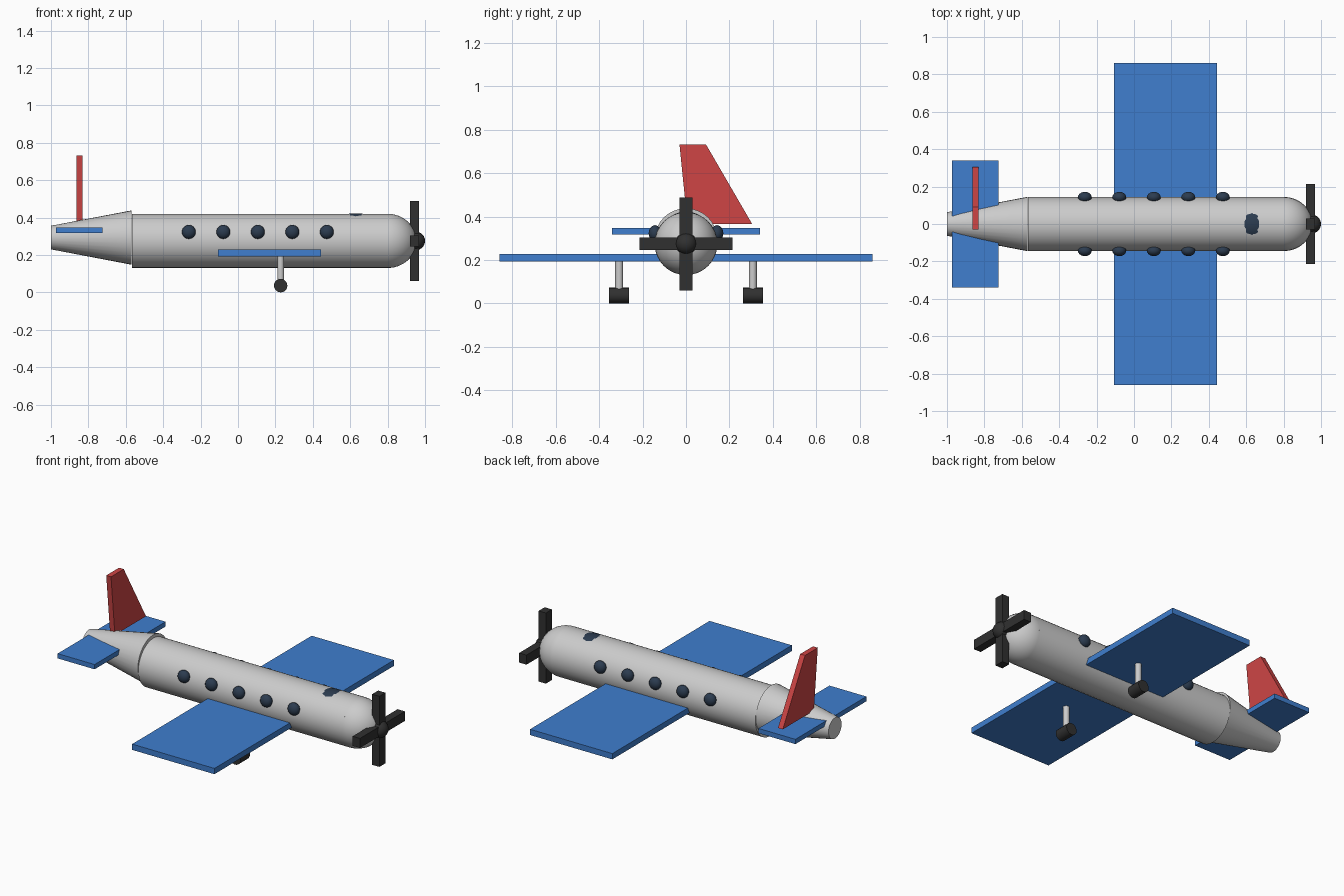
import bpy, bmesh
from math import pi, radians
from mathutils import Matrix

if "Cube" in bpy.data.objects:
    bpy.data.objects.remove(bpy.data.objects["Cube"])


def material(name, rgb):
    m = bpy.data.materials.new(name)
    m.diffuse_color = (*rgb, 1)
    m.use_nodes = True
    m.node_tree.nodes["Principled BSDF"].inputs["Base Color"].default_value = m.diffuse_color
    return m


BLUE = material("wing_blue", (0.05, 0.21, 0.62))
RED = material("fin_red", (0.62, 0.06, 0.06))
GLASS = material("glass", (0.025, 0.045, 0.08))
DARK = material("dark", (0.03, 0.03, 0.03))


def finish(name, bm, mat=None, smooth=False):
    me = bpy.data.meshes.new(name)
    bmesh.ops.recalc_face_normals(bm, faces=bm.faces)
    bm.to_mesh(me)
    bm.free()
    ob = bpy.data.objects.new(name, me)
    bpy.context.collection.objects.link(ob)
    if mat:
        me.materials.append(mat)
    if smooth:
        bpy.ops.object.select_all(action='DESELECT')
        ob.select_set(True)
        bpy.context.view_layer.objects.active = ob
        bpy.ops.object.shade_smooth_by_angle(angle=radians(35))
    return ob


def box(name, lo, hi, mat):
    bm = bmesh.new()
    centre = [(a + b) / 2 for a, b in zip(lo, hi)]
    size = [b - a for a, b in zip(lo, hi)]
    bmesh.ops.create_cube(bm, size=1, matrix=Matrix.Translation(centre) @ Matrix.Diagonal((*size, 1)))
    return finish(name, bm, mat)


def cone(name, centre, r1, r2, depth, axis, mat=None, sides=32):
    rot = {'X': Matrix.Rotation(pi / 2, 4, 'Y'), 'Y': Matrix.Rotation(pi / 2, 4, 'X'), 'Z': Matrix()}[axis]
    bm = bmesh.new()
    bmesh.ops.create_cone(bm, cap_ends=True, segments=sides, radius1=r1, radius2=r2, depth=depth,
                          matrix=Matrix.Translation(centre) @ rot)
    return finish(name, bm, mat, True)


def ellipsoid(name, centre, radii, mat=None, u=32, v=16):
    bm = bmesh.new()
    bmesh.ops.create_uvsphere(bm, u_segments=u, v_segments=v, radius=1,
                              matrix=Matrix.Translation(centre) @ Matrix.Diagonal((*radii, 1)))
    return finish(name, bm, mat, True)


# Fuselage, nose and tail cone
AX = 0.275
cone("fuselage", (0.117, 0, AX), 0.145, 0.145, 1.368, 'X')
ellipsoid("nose", (0.80, 0, AX), (0.155, 0.145, 0.145))
cone("tail_cone", (-0.785, 0, 0.293), 0.063, 0.145, 0.43, 'X')

# Wing and tailplane
box("wing", (-0.108, -0.86, 0.193), (0.444, 0.86, 0.228), BLUE)
box("tailplane", (-0.972, -0.34, 0.318), (-0.724, 0.34, 0.347), BLUE)

# Tail fin, standing crosswise
bm = bmesh.new()
profile = [(0.007, 0.365), (0.305, 0.365), (0.092, 0.732), (-0.03, 0.732)]
face = bm.faces.new([bm.verts.new((-0.863, y, z)) for y, z in profile])
ext = bmesh.ops.extrude_face_region(bm, geom=[face])
bmesh.ops.translate(bm, vec=(0.032, 0, 0), verts=[g for g in ext["geom"] if isinstance(g, bmesh.types.BMVert)])
finish("tail_fin", bm, RED)

# Windows and cockpit glass
for side, label in ((-1, "right"), (1, "left")):
    for i in range(5):
        ellipsoid(f"window_{label}_{i + 1}", (-0.263 + 0.1845 * i, side * 0.143, 0.323),
                  (0.037, 0.029, 0.037), GLASS, 20, 12)
ellipsoid("cockpit_window", (0.63, 0, 0.345), (0.14, 0.10, 0.078), GLASS, 20, 12)

# Propeller
ellipsoid("propeller_hub", (0.95, 0, AX), (0.05, 0.05, 0.05), DARK, 20, 12)
box("propeller_blade_vertical", (0.92, -0.029, AX - 0.215), (0.969, 0.029, AX + 0.213), DARK)
box("propeller_blade_horizontal", (0.92, -0.215, AX - 0.029), (0.969, 0.215, AX + 0.029), DARK)

# Landing gear
for side, label in ((-1, "right"), (1, "left")):
    cone(f"gear_strut_{label}", (0.228, side * 0.308, 0.12), 0.018, 0.018, 0.17, 'Z', sides=16)
    cone(f"wheel_{label}", (0.228, side * 0.308, 0.036), 0.036, 0.036, 0.092, 'Y', DARK, 20)
